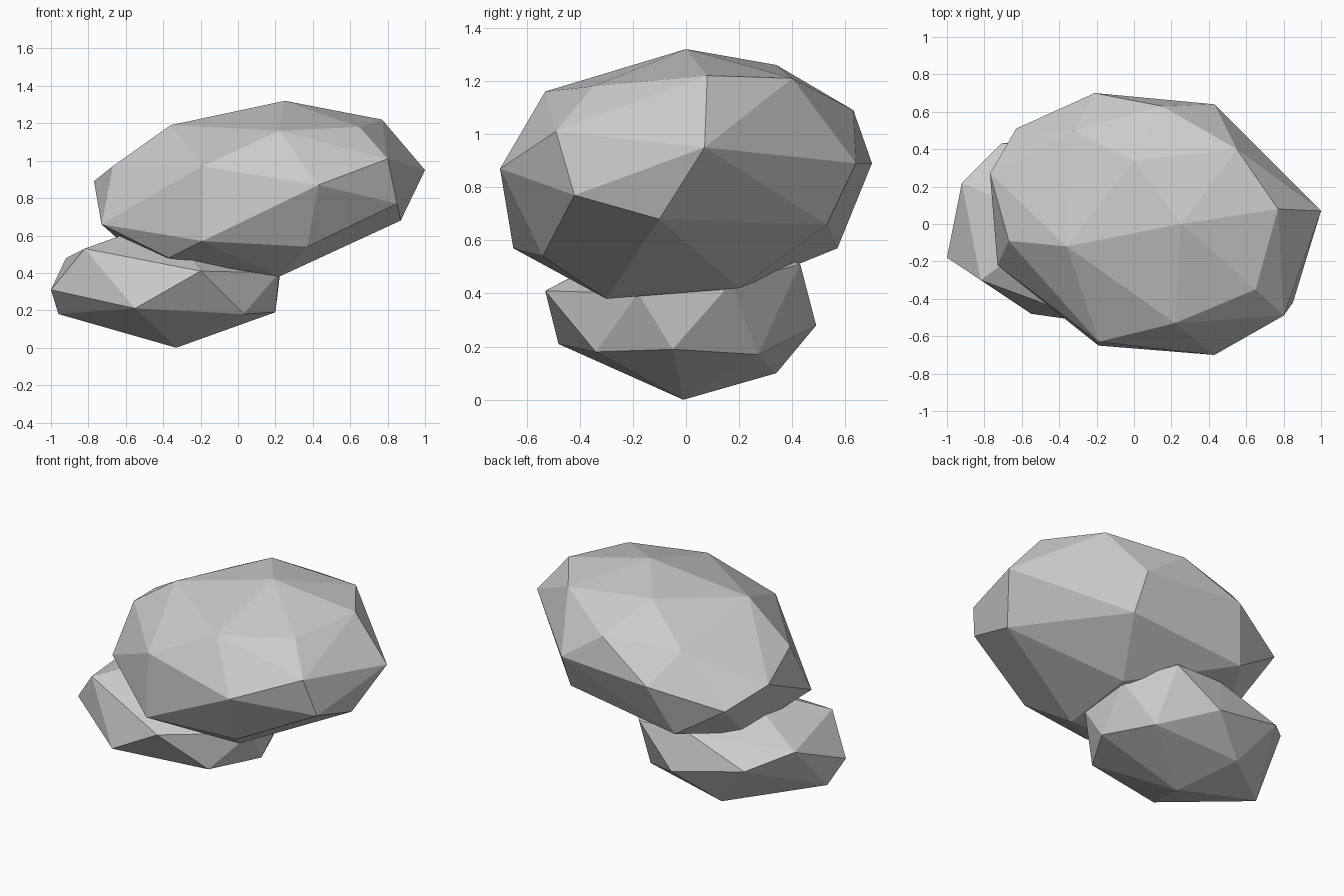
import bpy
import bmesh
from mathutils import Vector

# Remove the default cube
default_cube = bpy.data.objects.get("Cube")
if default_cube:
    bpy.data.objects.remove(default_cube, do_unlink=True)


def make_material(name, colour):
    """Plain flat material, the same in the viewport and in a render."""
    material = bpy.data.materials.new(name)
    material.use_nodes = True
    material.diffuse_color = colour
    shader = material.node_tree.nodes["Principled BSDF"]
    shader.inputs["Base Color"].default_value = colour
    shader.inputs["Roughness"].default_value = 0.9
    return material


def make_boulder(name, corner_groups, material):
    """Faceted boulder: the convex hull of its chiselled corners."""
    bm = bmesh.new()
    for group in corner_groups:
        for corner in group:
            bm.verts.new(Vector(corner))
    hull = bmesh.ops.convex_hull(bm, input=bm.verts, use_existing_faces=False)
    # Drop any corner that lies inside the hull
    buried = [vert for vert in bm.verts if not vert.link_faces]
    bmesh.ops.delete(bm, geom=buried, context="VERTS")
    bmesh.ops.recalc_face_normals(bm, faces=bm.faces)
    for face in bm.faces:
        face.smooth = False

    mesh = bpy.data.meshes.new(name)
    bm.to_mesh(mesh)
    bm.free()
    mesh.materials.append(material)
    boulder = bpy.data.objects.new(name, mesh)
    bpy.context.scene.collection.objects.link(boulder)
    return boulder


stone_grey = make_material("stone grey", (0.6, 0.6, 0.6, 1))

# Large leaning boulder on top
upper_crown = [
    (.25, 0, 1.32), (.77, .08, 1.22), (.65, -.35, 1.18), (.22, -.53, 1.16),
    (-.36, -.12, 1.19), (0, .34, 1.26), (.55, .4, 1.21), (.15, .63, 1.09),
    (-.32, .5, 1.07),
]
upper_belt = [
    (1, .07, .95), (.8, -.49, 1.01), (.43, -.7, .87), (-.19, -.63, .97),
    (-.67, -.09, .97), (-.77, .27, .89), (-.63, .51, .77), (-.21, .7, .89),
    (.43, .64, .89),
]
upper_base = [
    (.85, -.42, .77), (.87, -.1, .68), (.37, -.54, .54), (-.19, -.65, .57),
    (-.73, -.22, .66), (.44, .53, .66), (-.32, .57, .57), (.22, -.3, .38),
    (.25, .2, .42), (-.37, -.42, .48), (-.55, .2, .5),
]
make_boulder("upper_boulder", (upper_crown, upper_belt, upper_base), stone_grey)

# Smaller boulder underneath
lower_crown = [
    (-.82, -.3, .53), (-.92, .22, .48), (-.71, .43, .38), (-.2, -.53, .41),
    (-.4, 0, .68), (-.3, .42, .52), (.03, .43, .51), (.23, .17, .44),
    (.22, -.18, .4),
]
lower_base = [
    (-1, -.18, .31), (-.96, -.05, .18), (-.55, -.48, .21), (.03, -.34, .18),
    (.2, -.05, .19), (.06, .27, .17), (-.24, .49, .28), (-.49, .34, .1),
    (-.33, -.01, 0),
]
make_boulder("lower_boulder", (lower_crown, lower_base), stone_grey)
